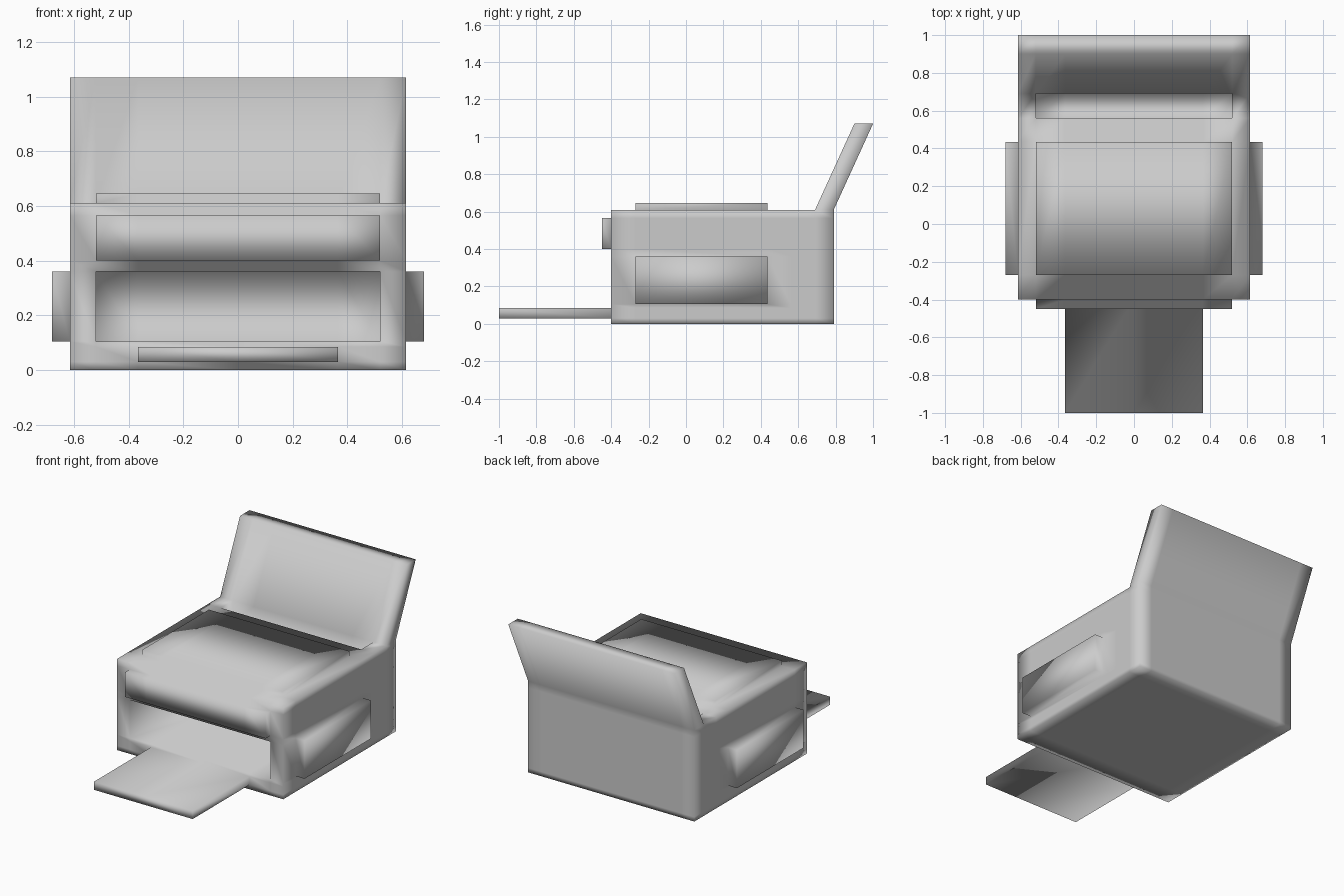
import bpy
import bmesh
from mathutils import Vector

if "Cube" in bpy.data.objects:
    bpy.data.objects.remove(bpy.data.objects["Cube"])

# Loop positions shared by the body and all its panels
X_CUTS = [-0.52, -0.365, 0, 0.365, 0.52]
Y_CUTS = [-0.27, 0.435, 0.56, 0.69]
Z_CUTS = [0.03, 0.085, 0.105, 0.36, 0.40, 0.565]
W, FRONT, BACK, TOP = 0.615, -0.40, 0.79, 0.61


def cut(bm, axis, positions):
    """Add a loop around the mesh at each position along an axis."""
    normal = Vector((0, 0, 0))
    normal[axis] = 1
    for p in positions:
        geom = bm.verts[:] + bm.edges[:] + bm.faces[:]
        bmesh.ops.bisect_plane(bm, geom=geom, plane_co=normal * p, plane_no=normal)


def extrude(bm, low, high, move):
    """Push or pull the patch of faces whose centres lie in a thin box."""
    faces = [f for f in bm.faces
             if all(low[i] - 0.001 < f.calc_center_median()[i] < high[i] + 0.001
                    for i in range(3))]
    result = bmesh.ops.extrude_face_region(bm, geom=faces)["geom"]
    verts = [g for g in result if isinstance(g, bmesh.types.BMVert)]
    bmesh.ops.translate(bm, verts=verts, vec=Vector(move))
    left = [f for f in faces if f.is_valid]
    if left:
        bmesh.ops.delete(bm, geom=left, context='FACES_ONLY')


bm = bmesh.new()

# Main casing
bmesh.ops.create_cube(bm, size=1)
bmesh.ops.scale(bm, verts=bm.verts, vec=(2 * W, BACK - FRONT, TOP))
bmesh.ops.translate(bm, verts=bm.verts, vec=(0, (FRONT + BACK) / 2, TOP / 2))
cut(bm, 0, X_CUTS)
cut(bm, 1, Y_CUTS)
cut(bm, 2, Z_CUTS)

# Raised lid
extrude(bm, (-0.52, -0.27, TOP), (0.52, 0.435, TOP), (0, 0, 0.036))
# Paper feed slot
extrude(bm, (-0.52, 0.56, TOP), (0.52, 0.69, TOP), (0, 0, -0.15))
# Leaning paper support
extrude(bm, (-W, 0.69, TOP), (W, BACK, TOP), (0, 0.21, 0.46))
# Front control panel
extrude(bm, (-0.52, FRONT, 0.40), (0.52, FRONT, 0.565), (0, -0.05, 0))
# Paper exit opening
extrude(bm, (-0.52, FRONT, 0.105), (0.52, FRONT, 0.36), (0, 0.5, 0))
# Output tray
extrude(bm, (-0.365, FRONT, 0.03), (0.365, FRONT, 0.085), (0, -0.60, 0))
# Side panels
for s in (-1, 1):
    extrude(bm, (s * W, -0.27, 0.105), (s * W, 0.435, 0.36), (s * 0.066, 0, 0))

bmesh.ops.recalc_face_normals(bm, faces=bm.faces)
for f in bm.faces:
    f.smooth = True

mesh = bpy.data.meshes.new("printer_casing")
bm.to_mesh(mesh)
bm.free()
casing = bpy.data.objects.new("printer_casing", mesh)
bpy.context.collection.objects.link(casing)
